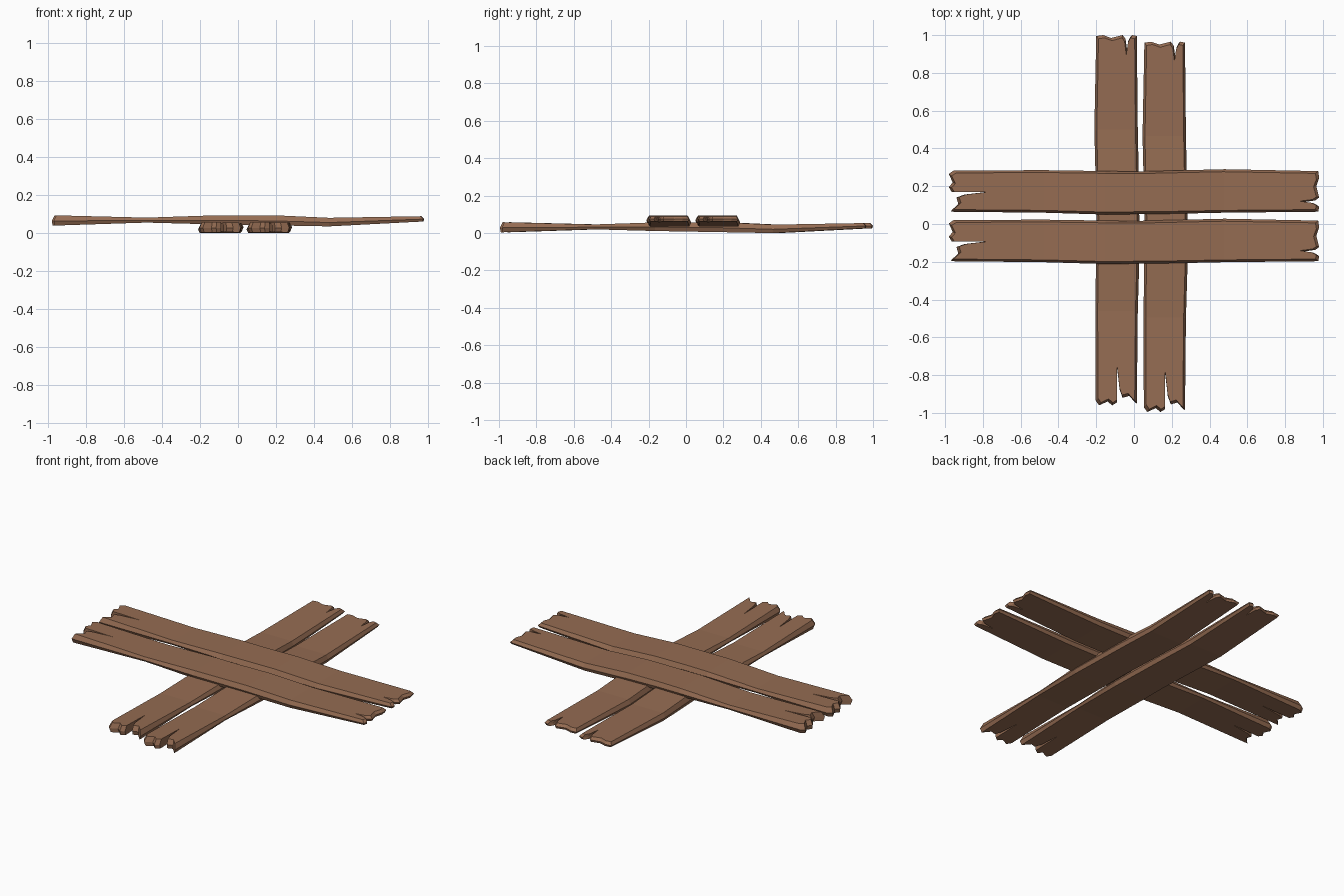
import bpy, bmesh, math
from mathutils import Vector, Matrix

if "Cube" in bpy.data.objects:
    bpy.data.objects.remove(bpy.data.objects["Cube"])

wood = bpy.data.materials.new("brown_wood")
wood.diffuse_color = (0.30, 0.15, 0.085, 1)
wood.use_nodes = True
wood.node_tree.nodes["Principled BSDF"].inputs["Base Color"].default_value = wood.diffuse_color

# Plan outline of one plank, with split ends
OUTLINE = [(-0.97, -0.105), (-0.48, -0.11), (-0.15, -0.12), (0.25, -0.115), (0.48, -0.11),
           (0.975, -0.105), (0.98, -0.08), (0.955, -0.065), (0.89, -0.055), (0.96, -0.045),
           (0.98, -0.03), (0.965, 0.03), (0.98, 0.075), (0.975, 0.11),
           (0.48, 0.12), (0.0, 0.108), (-0.48, 0.115), (-0.955, 0.113),
           (-0.98, 0.095), (-0.96, 0.05), (-0.98, 0.025), (-0.965, 0.0), (-0.78, 0.0),
           (-0.90, -0.015), (-0.94, -0.03), (-0.93, -0.065)]
# Warp along the length: position, underside height, top height
WARP = [(-1.0, 0.003, 0.059), (-0.48, 0.020, 0.046), (-0.15, 0.011, 0.057),
        (0.2, 0.005, 0.058), (0.48, 0.0, 0.045), (1.0, 0.027, 0.054)]
# Chamfer rings: height fraction, length scale, width scale
RINGS = [(0.0, 0.995, 0.92), (0.45, 1.0, 1.0), (1.0, 0.985, 0.89)]


def warp(u, t):
    for (u0, b0, t0), (u1, b1, t1) in zip(WARP, WARP[1:]):
        if u <= u1:
            f = (u - u0) / (u1 - u0)
            bottom, top = b0 + f * (b1 - b0), t0 + f * (t1 - t0)
            return bottom + t * (top - bottom)


def plank(name, x, y, z, angle):
    bm = bmesh.new()
    rings = [[bm.verts.new((u * su, v * sv, t)) for u, v in OUTLINE] for t, su, sv in RINGS]
    n = len(OUTLINE)
    for a, b in zip(rings, rings[1:]):
        for i in range(n):
            j = (i + 1) % n
            bm.faces.new((a[i], a[j], b[j], b[i]))
    bm.faces.new(rings[0][::-1])
    bm.faces.new(rings[-1])
    # Cut across at every bend, then bend
    for u, _, _ in WARP[1:-1]:
        bmesh.ops.bisect_plane(bm, geom=bm.verts[:] + bm.edges[:] + bm.faces[:], dist=1e-5,
                               plane_co=(u, 0, 0), plane_no=(1, 0, 0))
    bmesh.ops.triangulate(bm, faces=[f for f in bm.faces if len(f.verts) > 4])
    for v in bm.verts:
        v.co.z = warp(v.co.x, v.co.z)
    bmesh.ops.recalc_face_normals(bm, faces=bm.faces[:])
    bm.transform(Matrix.Translation((x, y, z)) @ Matrix.Rotation(angle, 4, 'Z'))
    mesh = bpy.data.meshes.new(name)
    bm.to_mesh(mesh)
    bm.free()
    mesh.materials.append(wood)
    bpy.context.collection.objects.link(bpy.data.objects.new(name, mesh))


# Lower pair runs front to back, upper pair lies across it
plank("lower_plank_left", -0.09, 0.02, 0, math.pi / 2)
plank("lower_plank_right", 0.165, -0.015, 0, math.pi / 2)
plank("upper_plank_back", 0, 0.17, 0.036, 0)
plank("upper_plank_front", 0, -0.092, 0.036, 0)
